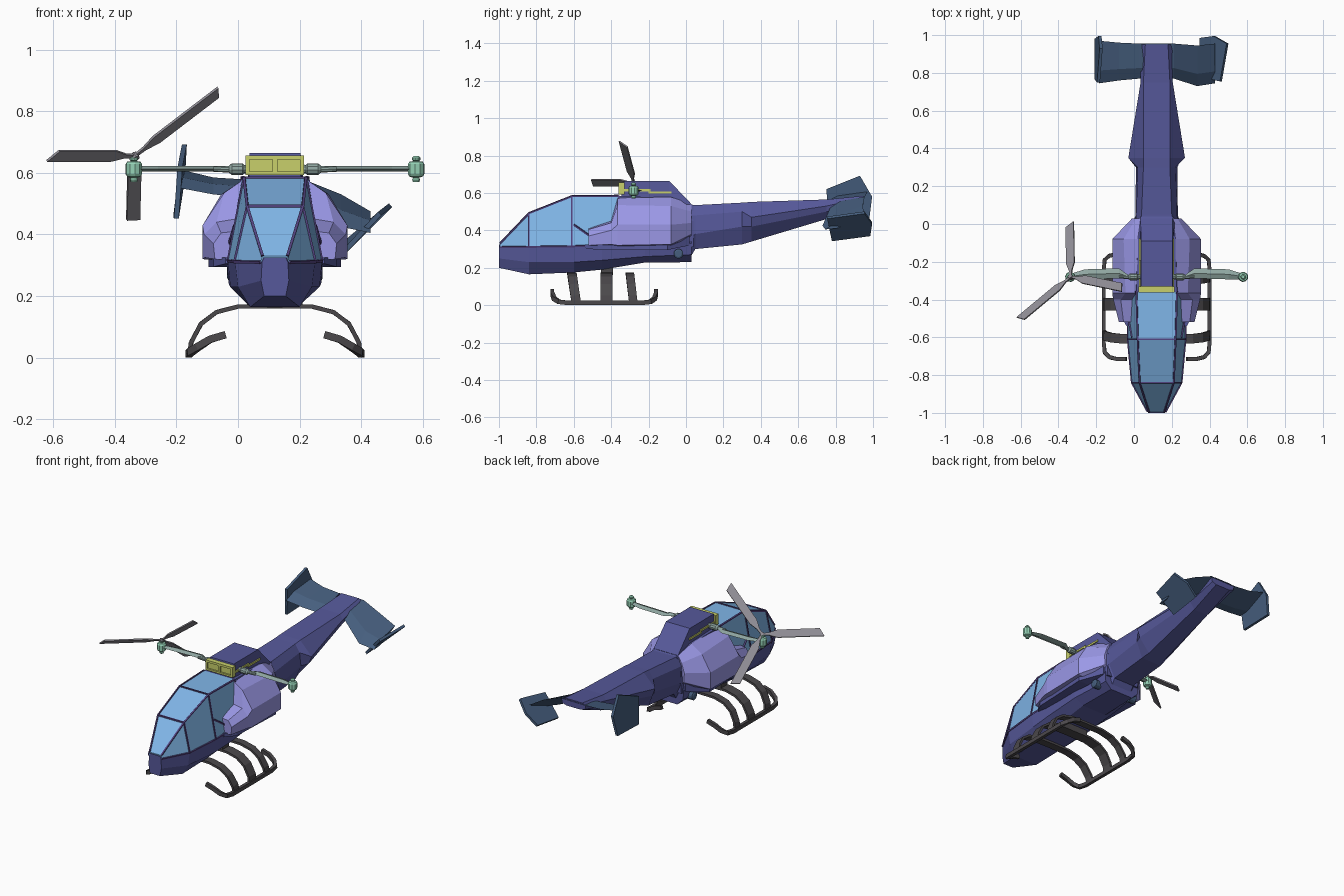
import bpy, bmesh, math
from mathutils import Vector as V

CX = 0.12  # the fuselage centre line


def mat(name, rgb):
    m = bpy.data.materials.new(name)
    m.diffuse_color = [c ** 2.2 for c in rgb] + [1]
    return m


INDIGO = mat("indigo", (.34, .35, .60))
LILAC = mat("lilac", (.60, .59, .90))
GLASS = mat("glass", (.50, .71, .91))
NAVY = mat("navy", (.28, .37, .49))
YELLOW = mat("yellow", (.78, .81, .42))
TEAL = mat("teal", (.58, .82, .71))
SAGE = mat("sage", (.56, .65, .63))
DARK = mat("dark", (.30, .29, .30))
BLADE = mat("blade", (.56, .55, .58))
FRAME = mat("frame", (.33, .27, .50))


def loft(name, lofts, m, off=CX, mirror=False):
    """Skin one or more lists of equal rings; mirror copies across the centre."""
    bm = bmesh.new()
    for rings in lofts:
        for s in ((1, -1) if mirror else (1,)):
            vs = [[bm.verts.new((s * p[0] + off, p[1], p[2])) for p in r] for r in rings]
            n = len(vs[0])
            for a, b in zip(vs, vs[1:]):
                for i in range(n):
                    bm.faces.new((a[i], a[(i + 1) % n], b[(i + 1) % n], b[i]))
            bm.faces.new(vs[0])
            bm.faces.new(vs[-1])
    bmesh.ops.recalc_face_normals(bm, faces=bm.faces)
    me = bpy.data.meshes.new(name)
    bm.to_mesh(me)
    bm.free()
    me.materials.append(m)
    ob = bpy.data.objects.new(name, me)
    bpy.context.collection.objects.link(ob)
    return ob


def half(secs):
    """Symmetric rings from half sections (y, [(x, z) top to bottom])."""
    return [[(x, y, z) for x, z in ps] + [(-x, y, z) for x, z in reversed(ps)] for y, ps in secs]


def sweep(path, up, a, b):
    """Rectangular bar along a path: thickness a, width b along up."""
    ps, up, rings = [V(p) for p in path], V(up), []
    for i, p in enumerate(ps):
        t = (ps[min(i + 1, len(ps) - 1)] - ps[max(i - 1, 0)]).normalized()
        n = t.cross(up).normalized()
        w = n.cross(t)
        rings.append([p + n * a * i1 / 2 + w * b * i2 / 2 for i1, i2 in ((1, 1), (1, -1), (-1, -1), (-1, 1))])
    return rings


def box(x0, x1, y0, y1, z0, z1):
    return [[(x0, y, z0), (x1, y, z0), (x1, y, z1), (x0, y, z1)] for y in (y0, y1)]


def lathe(c, axis, prof, n=10):
    """Rings of (distance, radius) about an axis through c."""
    c, ax = V(c), V(axis)
    u = ax.orthogonal().normalized()
    w = ax.cross(u)
    return [[c + ax * d + (u * math.cos(2 * math.pi * k / n) + w * math.sin(2 * math.pi * k / n)) * r
             for k in range(n)] for d, r in prof]


# fuselage
loft("lower_hull", [half([
    (-1.0, [(.035, .325), (.042, .31), (.045, .25), (.035, .20)]),
    (-.84, [(.10, .325), (.13, .312), (.12, .23), (.08, .165)]),
    (-.60, [(.12, .325), (.153, .315), (.145, .23), (.085, .175)]),
    (-.45, [(.12, .33), (.157, .32), (.15, .24), (.09, .19)]),
    (-.22, [(.12, .34), (.16, .325), (.145, .26), (.085, .228)]),
    (.03, [(.10, .36), (.125, .33), (.12, .27), (.08, .23)])])], INDIGO)
loft("upper_hull", [half([
    (-.36, [(.107, .583), (.145, .45), (.15, .31)]),
    (-.08, [(.10, .575), (.14, .45), (.14, .31)]),
    (.04, [(.085, .535), (.112, .45), (.115, .31)])])], INDIGO)
loft("side_sill", [[[(.10, y, z1), (x, y, z1), (x, y, z0), (.10, y, z0)]
                    for y, x, z0, z1 in ((-.54, .16, .305, .325), (-.47, .20, .295, .325),
                                         (-.10, .215, .295, .33), (.02, .13, .32, .37))]], INDIGO, mirror=True)
loft("tail_boom", [half([
    (.02, [(.08, .535), (.11, .48), (.115, .36), (.07, .25)]),
    (.05, [(.08, .535), (.108, .48), (.112, .38), (.07, .30)]),
    (.30, [(.07, .548), (.10, .50), (.11, .42), (.07, .325)]),
    (.35, [(.07, .552), (.15, .47), (.13, .42), (.06, .34)]),
    (.75, [(.07, .565), (.085, .53), (.08, .50), (.05, .46)]),
    (.95, [(.06, .585), (.085, .575), (.08, .55), (.05, .54)])])], INDIGO)

# canopy glass and its frame
can = [(-.995, .04, .33, .047, .31), (-.84, .09, .492, .131, .312),
       (-.61, .10, .583, .152, .315), (-.36, .107, .585, .152, .32)]
loft("canopy", [half([(y, [(xt, zt), (xb, zb)]) for y, xt, zt, xb, zb in can])], GLASS)
top = [(c[1], c[0], c[2]) for c in can]
low = [(c[3], c[0], c[4]) for c in can]
struts = [top, low, [top[1], low[1]], [top[2], low[2]], [top[3], low[3]],
          [(.13, -.60, .43), (.15, -.50, .36)]]
struts += [[(0, p[1], p[2]), p] for p in (top[2], top[1])]
loft("canopy_frame", [sweep(s, (.3, .1, 1) if abs(s[0][1] - s[-1][1]) > .01 else (0, 1, 0), .009, .009)
                      for s in struts], FRAME, mirror=True)

# engine cowlings with exhaust ports
cowl = [
    (-.52, [(.13, .41), (.175, .405), (.20, .37), (.195, .32), (.13, .315)]),
    (-.40, [(.13, .45), (.19, .44), (.23, .40), (.228, .325), (.13, .31)]),
    (-.365, [(.10, .58), (.165, .535), (.235, .43), (.235, .32), (.13, .31)]),
    (-.08, [(.10, .578), (.175, .53), (.235, .43), (.235, .325), (.13, .31)]),
    (.03, [(.085, .54), (.11, .50), (.13, .44), (.125, .38), (.09, .36)])]
loft("engine_cowling", [[[(x, y, z) for x, z in ps] for y, ps in cowl]], LILAC, mirror=True)
loft("exhaust_port", [lathe((.11, -.04, .275), (1, 0, 0), ((0, .026), (.04, .026), (.045, .017)), 12)],
     NAVY, mirror=True)

# rotor housing and yellow intake frame
loft("rotor_housing", [half([
    (-.345, [(.083, .60), (.085, .57)]), (-.33, [(.083, .665), (.088, .57)]),
    (-.09, [(.083, .665), (.09, .55)]), (.03, [(.085, .54), (.10, .50)])])], INDIGO)
loft("intake_frame", [
    box(-.09, .09, -.352, -.335, .60, .65), box(-.095, .095, -.362, -.33, .643, .657),
    box(-.095, .095, -.362, -.33, .593, .604), box(-.008, .008, -.36, -.33, .60, .65),
    box(-.095, -.082, -.362, -.33, .60, .65), box(.082, .095, -.362, -.33, .60, .65),
    box(-.093, -.08, -.34, -.19, .608, .62), box(.08, .093, -.34, -.19, .608, .62),
    box(-.093, -.08, -.20, -.08, .597, .609), box(.08, .093, -.20, -.08, .597, .609),
    box(-.093, .093, -.09, -.078, .597, .609)], YELLOW)

# outrigger arms and hubs
loft("arm_socket", [lathe((0, -.28, .612), (1, 0, 0),
     ((.07, .017), (.10, .014), (.105, .019), (.14, .019), (.15, .011), (.20, .009)))], SAGE, mirror=True)
loft("rotor_arm", [[[(x, y0, .612), (x, (y0 + y1) / 2, .622), (x, y1, .612), (x, (y0 + y1) / 2, .604)]
     for x, y0, y1 in ((.15, -.288, -.27), (.20, -.288, -.235), (.38, -.293, -.24), (.46, -.293, -.265))]],
     SAGE, mirror=True)
loft("rotor_hub", [lathe((.458, -.28, .612), (0, 0, 1),
     ((-.042, .010), (-.035, .013), (-.028, .010), (-.024, .022), (-.016, .027), (.016, .027),
      (.024, .022), (.026, .009), (.03, .014), (.037, .014), (.043, .008)))], TEAL, mirror=True)

# three-bladed propeller, tilted
n = V((-.44, .53, .72)).normalized()
d0 = V((-.77, -.64, 0))
d0 = (d0 - n * d0.dot(n)).normalized()
e0 = n.cross(d0)
hub = V((-.335, -.28, .655))
blades = [lathe(hub, n, ((-.012, .012), (.008, .012)), 8)]
for k in range(3):
    a = k * 2 * math.pi / 3
    d, w = d0 * math.cos(a) + e0 * math.sin(a), e0 * math.cos(a) - d0 * math.sin(a)
    blades.append([[hub + d * (r + sk) + w * h + n * .004, hub + d * (r - sk) - w * h + n * .004,
                    hub + d * (r - sk) - w * h - n * .004, hub + d * (r + sk) + w * h - n * .004]
                   for r, h, sk in ((0, .006, 0), (.04, .008, 0), (.09, .024, 0), (.345, .024, -.012))])
loft("propeller", blades, BLADE, off=0)

# tail plane: (x, y lead, z lead, y trail, z trail)
tail = [(-.185, .745, .55, .97, .61), (-.08, .76, .53, .96, .585), (.03, .77, .52, .955, .578),
        (.21, .77, .52, .955, .58), (.335, .73, .425, .945, .53), (.43, .745, .405, .955, .475)]
loft("tail_plane", [[[(x, y0, z0), (x, .7 * y0 + .3 * y1, .6 * z0 + .4 * z1 + .012), (x, y1, z1),
                      (x, .7 * y0 + .3 * y1, .7 * z0 + .3 * z1 - .015)] for x, y0, z0, y1, z1 in tail]],
     NAVY, off=0)


def plate(pts, t):
    return [[V(p) + V(t) * s for p in pts] for s in (-.5, .5)]


# tail fins
loft("tail_fin_left", [plate([(-.188, .75, .62), (-.174, .93, .692), (-.18, .995, .58),
                              (-.202, .98, .46), (-.20, .765, .452)], (.016, 0, 0))], NAVY, off=0)
loft("tail_fin_right", [plate([(.46, .755, .468), (.495, .955, .495), (.425, .995, .438),
                               (.352, .985, .375), (.348, .78, .348)], (.010, 0, -.012))], NAVY, off=0)

# landing skids: arches, post and curled runners
arch = [(.277, .015), (.272, .05), (.24, .11), (.19, .148), (.12, .166), (0, .168)]
arches = []
for y, lean, w in ((-.585, -.025, .05), (-.425, 0, .065), (-.28, -.02, .045)):
    pts = [(x, y + lean * z / .168, z) for x, z in arch]
    arches.append(sweep(pts + [(-x, yy, z) for x, yy, z in pts[-2::-1]], (0, 1, 0), .014, w))
loft("skid_arches", arches, DARK)
loft("skid_post", [box(-.09, .09, -.455, -.39, .16, .235)], DARK)
run = [(.16, -.715, .075), (.21, -.715, .06), (.25, -.705, .035), (.275, -.68, .018), (.28, -.63, .012),
       (.28, -.43, .012), (.28, -.24, .012), (.275, -.19, .018), (.25, -.168, .035),
       (.21, -.16, .06), (.16, -.16, .075)]
loft("skid_runner", [sweep(run, (0, 0, 1), .02, .024)], DARK, mirror=True)
